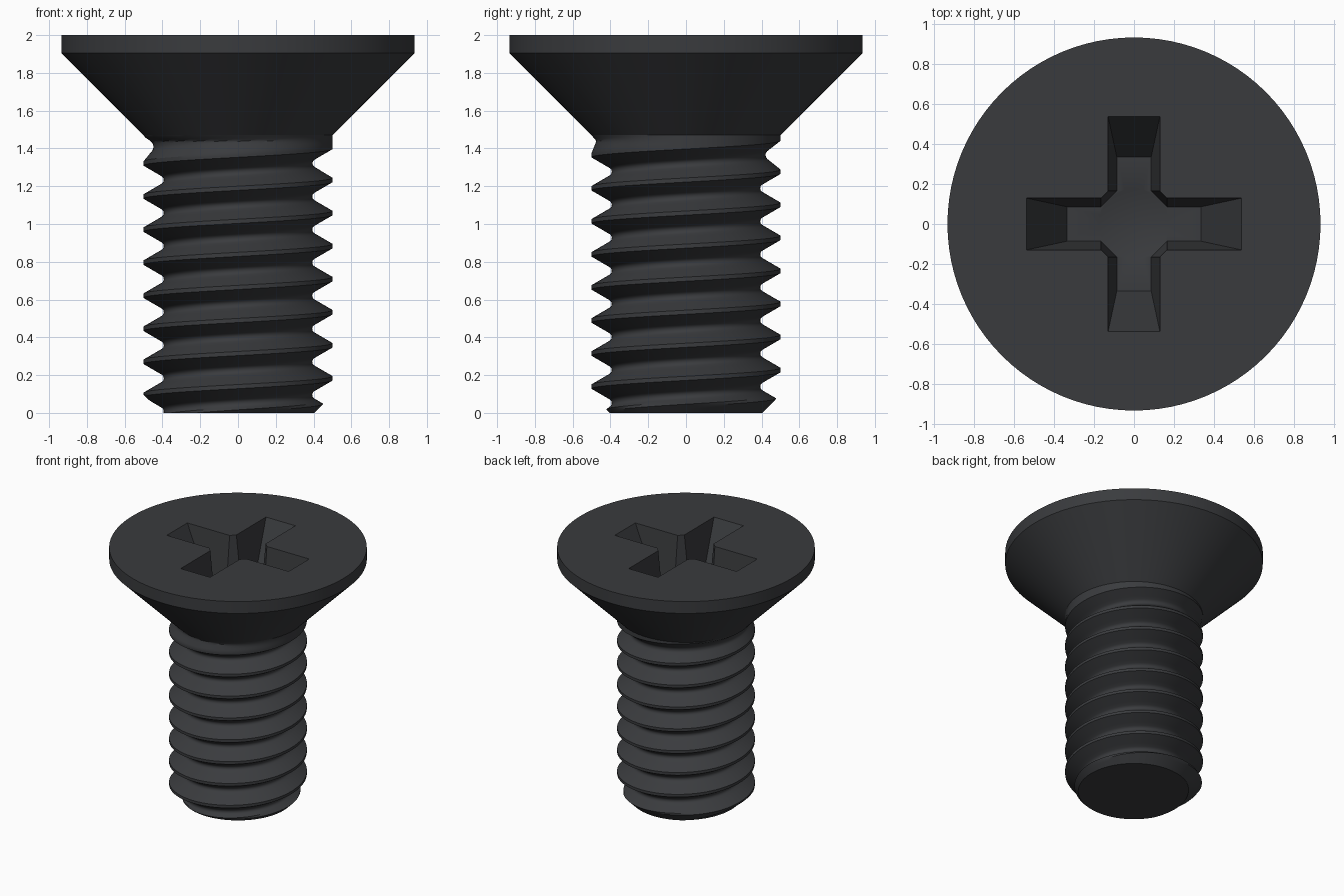
import bpy, bmesh
from math import sin, cos, pi, sqrt, floor, radians

if "Cube" in bpy.data.objects:
    bpy.data.objects.remove(bpy.data.objects["Cube"])

SEG = 96
PITCH, CREST_Z = 0.175, 0.008      # thread pitch, crest height at angle 0
NECK_Z, TOP_Z = 1.47, 2.0

steel = bpy.data.materials.new("black_steel")
steel.diffuse_color = (0.042, 0.044, 0.048, 1)
steel.use_nodes = True
steel.node_tree.nodes["Principled BSDF"].inputs["Base Color"].default_value = steel.diffuse_color


def clamp(v, lo=0.0, hi=1.0):
    return max(lo, min(hi, v))


def finish(bm, name):
    bmesh.ops.remove_doubles(bm, verts=bm.verts[:], dist=1e-5)
    bmesh.ops.recalc_face_normals(bm, faces=bm.faces[:])
    mesh = bpy.data.meshes.new(name)
    bm.to_mesh(mesh)
    bm.free()
    obj = bpy.data.objects.new(name, mesh)
    bpy.context.collection.objects.link(obj)
    mesh.materials.append(steel)
    bpy.ops.object.select_all(action='DESELECT')
    obj.select_set(True)
    bpy.context.view_layer.objects.active = obj
    bpy.ops.object.shade_smooth_by_angle(angle=radians(30))
    return obj


def groove_depth(t):
    # flat crest, 60 degree flanks, rounded root
    if t < 0.011:
        return 0.0
    s = abs(t - PITCH / 2)
    if s < 0.0219:
        return 0.0817 + sqrt(0.0253 ** 2 - s * s)
    return (t - 0.011) * 1.732


def thread_radius(a, z):
    turn = a / (2 * pi)
    q = (z - CREST_Z) / PITCH - turn
    n = floor(q)
    t = PITCH * min(q - n, n + 1 - q)
    groove_z = CREST_Z + PITCH * (n + 0.5 + turn)
    fade = clamp((1.493 - groove_z) / PITCH) * clamp((NECK_Z - z) / 0.03)
    return min(0.5 - groove_depth(t) * fade, 0.405 + z)


# Threaded shank: helical strip trimmed to the shank length
bm = bmesh.new()
half = [0, 0.011, 0.024, 0.038, 0.052, 0.0656, 0.073, 0.080, 0.0875]
phases = half + [PITCH - t for t in half[-2::-1]]
rows = []
for i in range(-2 * SEG, 10 * SEG + 1):
    a = 2 * pi * (i % SEG) / SEG
    row = []
    for p in phases:
        z = clamp(CREST_Z + PITCH * i / SEG + p, 0, NECK_Z)
        r = thread_radius(a, z)
        row.append(bm.verts.new((r * cos(a), r * sin(a), z)))
    rows.append(row)
for r0, r1 in zip(rows, rows[1:]):
    for k in range(len(phases) - 1):
        quad = (r0[k], r1[k], r1[k + 1], r0[k + 1])
        if len({round(v.co.z, 6) for v in quad}) > 1:
            bm.faces.new(quad)
bmesh.ops.delete(bm, geom=[v for v in bm.verts if not v.link_faces], context='VERTS')
# flat tip
tip = []
for j in range(SEG):
    a = 2 * pi * j / SEG
    r = thread_radius(a, 0)
    tip.append(bm.verts.new((r * cos(a), r * sin(a), 0)))
bm.faces.new(tip[::-1])
finish(bm, "threaded_shank")


# Countersunk head with cross recess
bm = bmesh.new()


def loop(points, z):
    return [bm.verts.new((x, y, z)) for x, y in points]


def circle(r):
    return [(r * cos(2 * pi * j / SEG), r * sin(2 * pi * j / SEG)) for j in range(SEG)]


def cross(length, w, c):
    pts = []
    for k in range(4):
        ca, sa = [(1, 0), (0, 1), (-1, 0), (0, -1)][k]
        for x, y in ((c, -w), (length, -w), (length, w), (c, w)):
            pts.append((x * ca - y * sa, x * sa + y * ca))
    return pts


def skin(a, b):
    n = len(a)
    for j in range(n):
        bm.faces.new((a[j], a[(j + 1) % n], b[(j + 1) % n], b[j]))


def fill_between(a, b):
    edges = []
    for ring in (a, b):
        for j in range(len(ring)):
            pair = (ring[j], ring[(j + 1) % len(ring)])
            edges.append(bm.edges.get(pair) or bm.edges.new(pair))
    bmesh.ops.triangle_fill(bm, edges=edges, use_beauty=True, normal=(0, 0, 1))


neck = loop(circle(0.5), NECK_Z)
rim_low = loop(circle(0.935), 1.905)
rim_top = loop(circle(0.935), TOP_Z)
skin(neck, rim_low)
skin(rim_low, rim_top)

# recess walls, floor and centre cone
FLOOR_Z = TOP_Z - 0.41
mouth = loop(cross(0.54, 0.13, 0.165), TOP_Z)
floor_edge = loop(cross(0.335, 0.086, 0.165), FLOOR_Z)
skin(mouth, floor_edge)
cone_rim = loop(circle(0.175), FLOOR_Z)
fill_between(rim_top, mouth)
fill_between(floor_edge, cone_rim)
apex = bm.verts.new((0, 0, FLOOR_Z - 0.09))
for j in range(SEG):
    bm.faces.new((cone_rim[j], cone_rim[(j + 1) % SEG], apex))
finish(bm, "countersunk_head")
